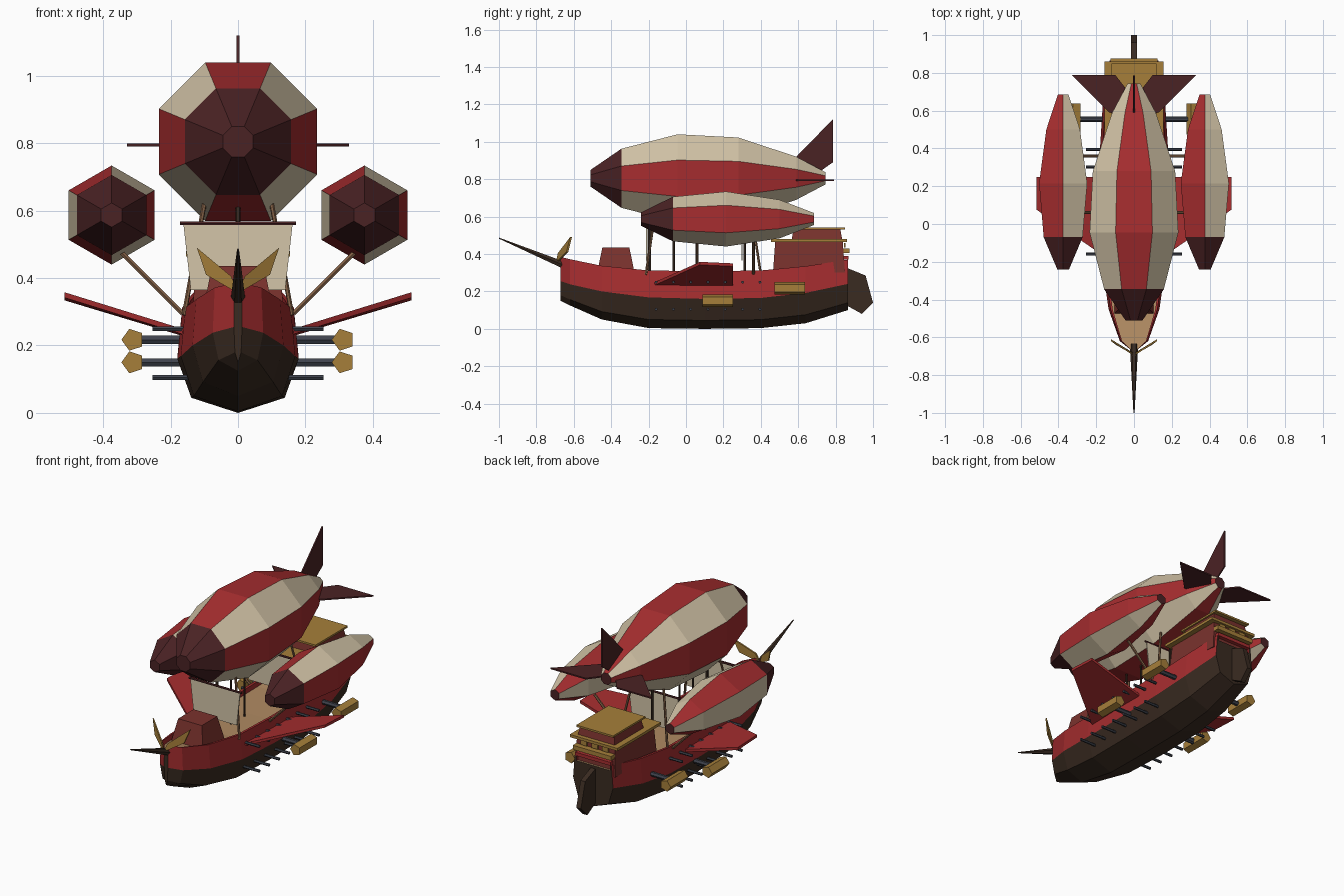
import bpy, bmesh, math
from mathutils import Vector

if "Cube" in bpy.data.objects:
    bpy.data.objects.remove(bpy.data.objects["Cube"])


def material(name, r, g, b):
    m = bpy.data.materials.new(name)
    m.diffuse_color = [(c / 255 / 12.92 if c < 11 else ((c / 255 + 0.055) / 1.055) ** 2.4)
                       for c in (r, g, b)] + [1]
    m.use_nodes = True
    m.node_tree.nodes["Principled BSDF"].inputs["Base Color"].default_value = m.diffuse_color
    return m


RED = material("red paint", 166, 45, 47)
CREAM = material("cream canvas", 212, 197, 168)
DARK = material("dark hull wood", 58, 43, 33)
MAROON = material("dark maroon", 74, 34, 36)
GOLD = material("brass gold", 166, 127, 58)
DECK = material("deck tan", 176, 138, 98)
CABIN = material("cabin red brown", 122, 50, 45)
STEEL = material("gun steel", 62, 66, 76)
WOOD = material("strut wood", 128, 94, 68)


def make(name, verts, faces, mats, index=None):
    """Mesh object; index gives a material slot per face."""
    bm = bmesh.new()
    vs = [bm.verts.new(v) for v in verts]
    for i, f in enumerate(faces):
        face = bm.faces.new([vs[j] for j in f])
        face.material_index = index[i] if index else 0
    bmesh.ops.recalc_face_normals(bm, faces=bm.faces)
    me = bpy.data.meshes.new(name)
    bm.to_mesh(me)
    bm.free()
    for m in mats:
        me.materials.append(m)
    ob = bpy.data.objects.new(name, me)
    bpy.context.collection.objects.link(ob)
    return ob


def loft(name, rings, mats, rule, caps):
    """Skin closed rings; rule(station, strip) picks the material slot."""
    n = len(rings[0])
    faces, idx = [], []
    for s in range(len(rings) - 1):
        for k in range(n):
            a, b = s * n + k, s * n + (k + 1) % n
            faces.append((a, b, b + n, a + n))
            idx.append(rule(s, k))
    last = (len(rings) - 1) * n
    faces += [tuple(range(n)), tuple(range(last, last + n))]
    idx += caps
    return make(name, [v for r in rings for v in r], faces, mats, idx)


def box(name, x, y0, y1, z0, z1, mat, inset=0.0, cx=0.0):
    i = inset
    rings = [[(cx - x + d, y0 + d, z), (cx + x - d, y0 + d, z),
              (cx + x - d, y1 - d, z), (cx - x + d, y1 - d, z)]
             for d, z in ((0, z0), (i, z1))]
    return loft(name, rings, [mat], lambda s, k: 0, [0, 0])


def rod(name, a, b, r0, r1, mat, sides=6):
    a, b = Vector(a), Vector(b)
    q = (b - a).to_track_quat('Z', 'Y')
    rings = [[p + q @ Vector((r * math.cos(t), r * math.sin(t), 0))
              for t in (math.tau * k / sides for k in range(sides))]
             for p, r in ((a, r0), (b, r1))]
    return loft(name, rings, [mat], lambda s, k: 0, [0, 0])


def plate(name, pts, offset, mat):
    """Flat polygon given thickness along an offset vector, centred."""
    o = Vector(offset) / 2
    rings = [[Vector(p) + o * s for p in pts] for s in (-1, 1)]
    return loft(name, rings, [mat], lambda s, k: 0, [0, 0])


# Hull: y, half width, keel z, wale z, gunwale z
stations = [(-0.67, .012, .15, .255, .385), (-0.62, .075, .125, .238, .372),
            (-0.45, .135, .05, .20, .337), (-0.2, .17, .004, .168, .312),
            (0.1, .18, .0, .16, .308), (0.4, .18, .004, .165, .312),
            (0.64, .165, .03, .192, .335), (0.865, .13, .10, .24, .37)]
hull_rings = []
for y, w, kz, mz, tz in stations:
    half = [(.77 * w, kz + .28 * (mz - kz)), (w, mz), (.92 * w, tz),
            (.84 * w, tz), (.84 * w, tz - .03)]
    ring = [(0, y, kz)] + [(x, y, z) for x, z in half]
    ring += [(-x, y, z) for x, z in reversed(half)]
    hull_rings.append(ring)
strips = [0, 0, 1, 1, 1, 2, 1, 1, 1, 0, 0]
loft("hull", hull_rings, [DARK, RED, DECK], lambda s, k: strips[k], [0, 0])

# Rudder and bowsprit
plate("rudder", [(0, .85, .33), (0, .96, .285), (0, 1.0, .14), (0, .94, .08), (0, .85, .13)],
      (.03, 0, 0), DARK)
rod("bowsprit", (0, -.64, .335), (0, -1.0, .485), .022, .003, DARK)


# Gas bags with alternating stripes and dark noses
def gas_bag(name, cx, cz, profile, sides, start, first_red):
    rings = [[(cx + r * math.cos(t), y, cz + r * math.sin(t))
              for t in (start + math.tau * k / sides for k in range(sides))]
             for y, r in profile]
    loft(name, rings, [RED, CREAM, MAROON],
         lambda s, k: 2 if s == 0 else (k + first_red) % 2, [2, 2])


c8 = math.cos(math.pi / 8)
gas_bag("main_envelope", 0, .805,
        [(y, r / c8) for y, r in ((-.51, .045), (-.345, .158), (-.045, .235),
                                  (.28, .218), (.59, .115), (.745, .033))],
        8, math.pi / 8, 1)
for side, label in ((1, "right"), (-1, "left")):
    gas_bag("side_envelope_" + label, .375 * side, .587,
            [(-.24, .036), (-.07, .119), (.215, .147), (.5, .103), (.685, .032)],
            6, math.pi / 2, 0)

# Tail fins
plate("tail_fin_top", [(0, .57, .9), (0, .785, 1.12), (0, .785, .89), (0, .7, .83), (0, .57, .86)],
      (.008, 0, 0), MAROON)

for s, label in ((1, "right"), (-1, "left")):
    plate("tail_fin_" + label, [(.33 * s, .79, .795), (.1 * s, .79, .795), (.03 * s, .7, .795),
                                (.08 * s, .58, .795), (.13 * s, .59, .795)], (0, 0, .008), MAROON)
    # Side wings
    plate("wing_" + label, [(.16 * s, -.17, .24), (.515 * s, .075, .35),
                            (.515 * s, .25, .342), (.16 * s, .25, .235)], (0, 0, .016), RED)
    # Gilded figurehead wings
    plate("figurehead_" + label, [(0, -.69, .355), (.095 * s, -.635, .41),
                                  (.122 * s, -.615, .49), (.02 * s, -.68, .405)],
          (0, .01, 0), GOLD)
    # Engine pods on arms
    for i, (y, z) in enumerate(((.17, .15), (.555, .217))):
        rod(f"engine_pod_{label}_{i}", (.312 * s, y - .082, z), (.312 * s, y + .082, z),
            .034, .034, GOLD, 5)
        rod(f"engine_arm_{label}_{i}", (.12 * s, y, z), (.3 * s, y, z), .014, .014, STEEL)
    # Two rows of guns
    for i in range(7):
        y = -.16 + i * .0925
        rod(f"upper_gun_{label}_{i}", (.13 * s, y, .25), (.253 * s, y, .25), .008, .008, STEEL)
        rod(f"lower_gun_{label}_{i}", (.1 * s, y, .105), (.253 * s, y, .105), .008, .008, STEEL)
    # Struts to the side envelopes and to the main envelope
    for i, y in enumerate((.06, .36)):
        rod(f"side_strut_{label}_{i}", (.165 * s, y, .295), (.345 * s, y, .475), .008, .008, WOOD)
    for i, (y0, y1) in enumerate(((-.215, -.165), (.4, .35))):
        rod(f"main_strut_{label}_{i}", (.16 * s, y0, .29), (.1 * s, y1, .62), .007, .007, WOOD)

# Masts and sails
for i, (y, m) in enumerate(((-.21, -.195), (.3, .315))):
    plate(f"sail_{i}", [(-.162, y, .56), (.162, y, .56), (.14, y, .365), (-.14, y, .365)],
          (0, .006, 0), CREAM)
    rod(f"yard_{i}", (-.172, y, .562), (.172, y, .562), .006, .006, MAROON)
    rod(f"mast_{i}", (0, m, .28), (0, m, .62), .008, .008, DARK)
for i, y in enumerate((-.065, .06)):
    rod(f"centre_post_{i}", (0, y, .27), (0, y, .6), .007, .007, DARK)

# Fore hatch and stern cabin
box("fore_hatch", .105, -.475, -.275, .3, .436, CABIN, .028)
box("cabin_lower", .135, .465, .85, .3, .466, CABIN, .012)
box("cabin_lower_roof", .155, .455, .86, .464, .48, GOLD)
box("cabin_upper", .12, .565, .835, .478, .532, CABIN, .01)
box("cabin_upper_roof", .12, .55, .85, .53, .541, GOLD)
box("stern_gallery", .125, .83, .875, .405, .43, GOLD)
box("stern_gallery_trim", .115, .84, .868, .37, .39, RED)
# Cabin windows
for x in (-.07, 0, .07):
    box("stern_window", .02, .845, .853, .435, .46, GOLD, 0, x)
